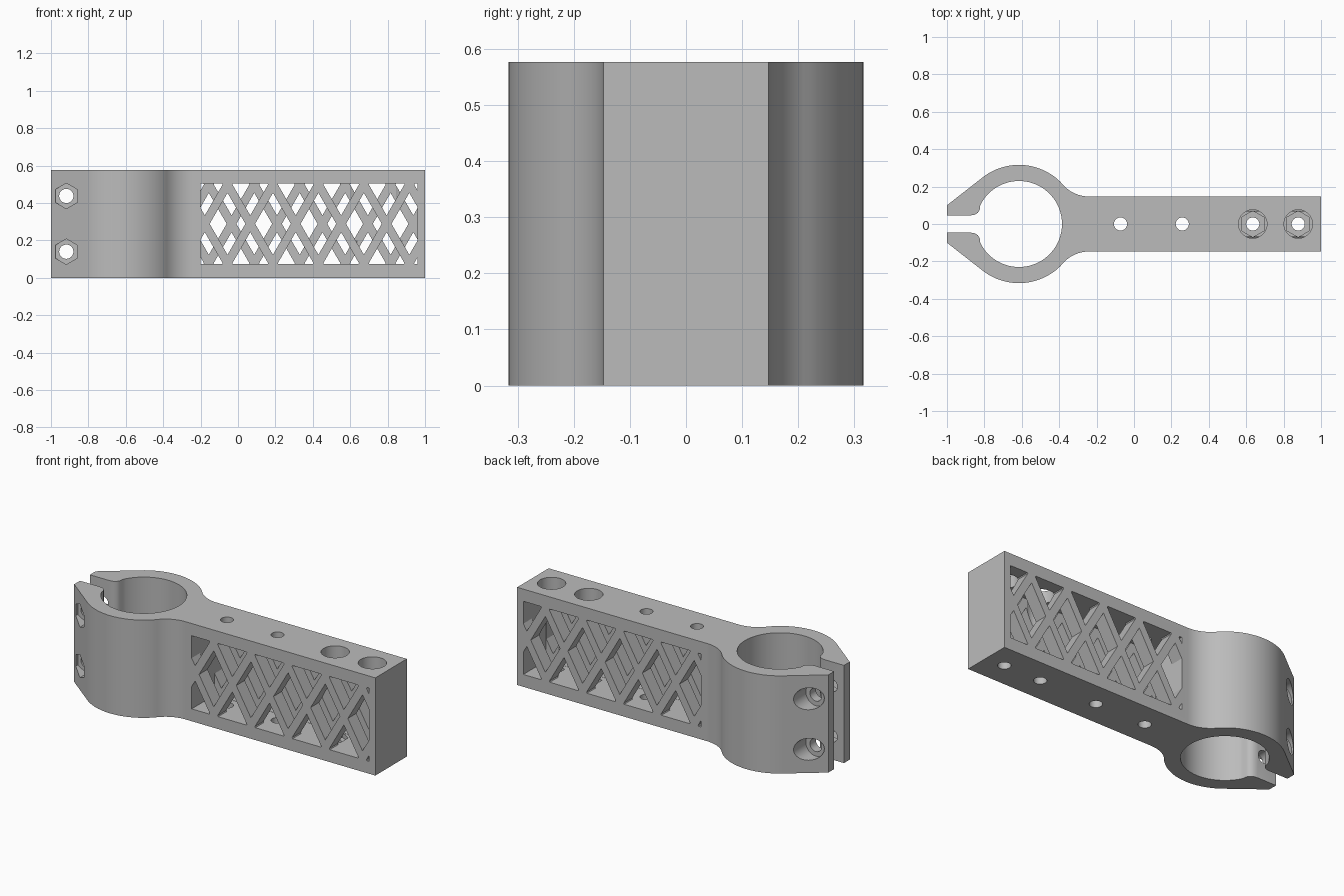
import bpy, bmesh, math
from mathutils import Matrix, Vector

if "Cube" in bpy.data.objects:
    bpy.data.objects.remove(bpy.data.objects["Cube"])

HEIGHT, ARM = 0.577, 0.147
RING_X, OUTER, BORE = -0.615, 0.316, 0.23
WIN_X, WIN_Z = (-0.2, 0.96), (0.073, 0.505)
MID_X, MID_Z = 0.38, 0.289
PITCH, BAR, SLOPE = 0.243, 0.026, math.sqrt(3)

grey = bpy.data.materials.new("plain grey")
grey.use_nodes = True
grey.diffuse_color = (0.5, 0.5, 0.5, 1)
grey.node_tree.nodes["Principled BSDF"].inputs["Base Color"].default_value = (0.5, 0.5, 0.5, 1)


def make_object(name, bm):
    bmesh.ops.recalc_face_normals(bm, faces=bm.faces[:])
    mesh = bpy.data.meshes.new(name)
    bm.to_mesh(mesh)
    bm.free()
    obj = bpy.data.objects.new(name, mesh)
    bpy.context.collection.objects.link(obj)
    return obj


def extrude(bm, offset):
    res = bmesh.ops.extrude_face_region(bm, geom=bm.faces[:])
    moved = [v for v in res["geom"] if isinstance(v, bmesh.types.BMVert)]
    bmesh.ops.translate(bm, verts=moved, vec=offset)


def box(x, y, z):
    bm = bmesh.new()
    bmesh.ops.create_cube(bm, size=1)
    for v in bm.verts:
        v.co = [r[0] if c < 0 else r[1] for c, r in zip(v.co, (x, y, z))]
    return make_object("cutter", bm)


def rod(radius, start, end, sides=48):
    """Round or hexagonal cutter between two points."""
    a, b = Vector(start), Vector(end)
    bm = bmesh.new()
    bmesh.ops.create_cone(bm, cap_ends=True, segments=sides, radius1=radius,
                          radius2=radius, depth=(b - a).length)
    turn = Matrix.Rotation(math.pi / 2, 4, "X") if abs(a.y - b.y) > 0.01 else Matrix()
    bm.transform(Matrix.Translation((a + b) / 2) @ turn)
    return make_object("cutter", bm)


def cut(obj, cutter):
    mod = obj.modifiers.new("cut", "BOOLEAN")
    mod.operation, mod.solver, mod.object = "DIFFERENCE", "EXACT", cutter
    bpy.context.view_layer.update()
    deps = bpy.context.evaluated_depsgraph_get()
    mesh = bpy.data.meshes.new_from_object(obj.evaluated_get(deps))
    obj.modifiers.clear()
    obj.data = mesh
    bpy.data.objects.remove(cutter)


def arc(cx, cy, r, start, end, n):
    angles = [math.radians(start + (end - start) * i / n) for i in range(n + 1)]
    return [(cx + r * math.cos(t), cy + r * math.sin(t)) for t in angles]


def lattice_windows(shift, y, depth):
    """Openings left between two sets of crossing diagonal bars."""
    bm = bmesh.new()
    corners = [(WIN_X[0], WIN_Z[0]), (WIN_X[1], WIN_Z[0]),
               (WIN_X[1], WIN_Z[1]), (WIN_X[0], WIN_Z[1])]
    bm.faces.new([bm.verts.new((x, y, z)) for x, z in corners])
    start = MID_X + shift + PITCH / 2
    for lean in (-1, 1):
        for k in range(-5, 5):
            for side in (-BAR, BAR):
                geom = bm.verts[:] + bm.edges[:] + bm.faces[:]
                bmesh.ops.bisect_plane(bm, geom=geom, dist=1e-5,
                                       plane_co=(start + k * PITCH + side, y, MID_Z),
                                       plane_no=Vector((SLOPE, 0, lean)).normalized())

    def on_bar(face):
        c = face.calc_center_median()
        for lean in (-1, 1):
            d = (c.x - start + lean * (c.z - MID_Z) / SLOPE) / PITCH
            if abs(d - round(d)) * PITCH < BAR:
                return True
        return False

    bmesh.ops.delete(bm, geom=[f for f in bm.faces if on_bar(f)], context="FACES")
    extrude(bm, (0, depth, 0))
    return make_object("cutter", bm)


# Outline: arm, blended ring, tapered jaws and the bore with its slot
FILLET = 0.1875
fx, fy = -0.24, ARM + FILLET
join = math.degrees(math.atan2(fy, fx - RING_X))
half = [(1.0, ARM)]
half += arc(fx, fy, FILLET, 270, 180 + join, 12)
half += arc(RING_X, 0, OUTER, join, 127.7, 28)[1:]
half += [(-1.0, 0.1), (-1.0, 0.046), (-0.872, 0.046), (-0.85, 0.05),
         (-0.834, 0.061), (-0.825, 0.076)]
half += arc(RING_X, 0, BORE, 154, 0, 36)
outline = half + [(x, -y) for x, y in reversed(half[:-1])]

bm = bmesh.new()
bm.faces.new([bm.verts.new((x, y, 0)) for x, y in outline])
extrude(bm, (0, 0, HEIGHT))
clamp = make_object("clamp_arm", bm)

# Lattice walls, offset from each other, with the hollow between them
cut(clamp, lattice_windows(0.05, -0.2, 0.135))
cut(clamp, lattice_windows(-0.05, 0.2, -0.135))
e = 0.001
cut(clamp, box((WIN_X[0] - e, WIN_X[1] + e), (-0.068, 0.068),
               (WIN_Z[0] - e, WIN_Z[1] + e)))

# Vertical screw holes, two with wide access holes and nut pockets
for x in (-0.072, 0.258, 0.635, 0.878):
    cut(clamp, rod(0.035, (x, 0, -0.1), (x, 0, 0.7)))
for x in (0.635, 0.878):
    cut(clamp, rod(0.076, (x, 0, 0.3), (x, 0, 0.7)))
    cut(clamp, rod(0.07, (x, 0, 0.045), (x, 0, 0.2), 6))

# Jaw bolts: nut pocket at the front, round head recess at the back
for z in (0.14, 0.438):
    cut(clamp, rod(0.038, (-0.918, -0.4, z), (-0.918, 0.4, z)))
    cut(clamp, rod(0.068, (-0.918, -0.4, z), (-0.918, -0.1, z), 6))
    cut(clamp, rod(0.065, (-0.918, 0.1, z), (-0.918, 0.4, z)))

clamp.data.materials.clear()
clamp.data.materials.append(grey)
bpy.ops.object.select_all(action="DESELECT")
clamp.select_set(True)
bpy.context.view_layer.objects.active = clamp
bpy.ops.object.shade_smooth_by_angle(angle=math.radians(25))
